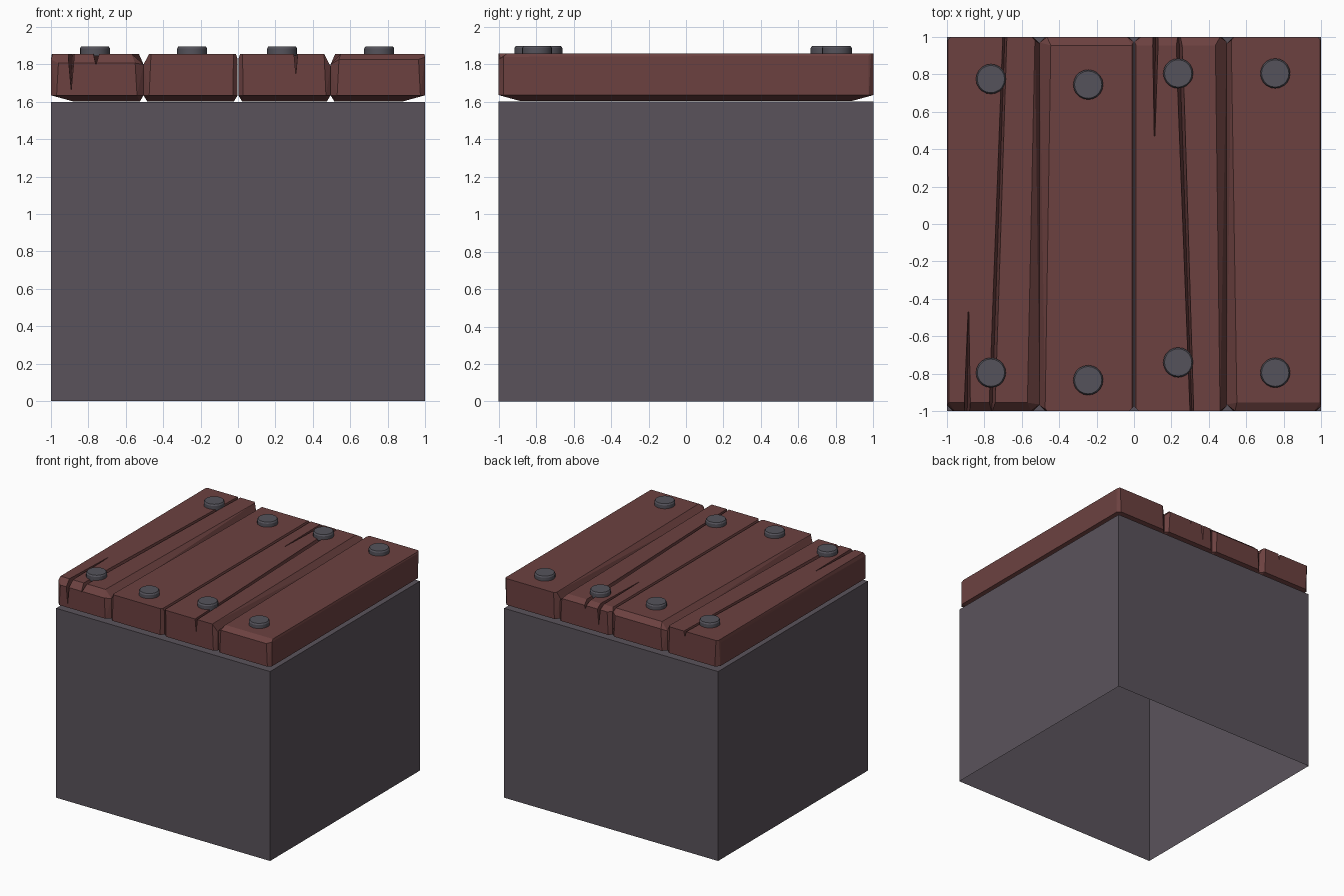
import bpy, bmesh, math

if "Cube" in bpy.data.objects:
    bpy.data.objects.remove(bpy.data.objects["Cube"])


def material(name, rgb):
    m = bpy.data.materials.new(name)
    m.diffuse_color = (*rgb, 1)
    m.use_nodes = True
    m.node_tree.nodes["Principled BSDF"].inputs["Base Color"].default_value = m.diffuse_color
    return m


STONE = material("grey stone", (0.102, 0.086, 0.105))
WOOD = material("red brown wood", (0.15, 0.053, 0.051))
IRON = material("dark iron", (0.09, 0.086, 0.104))


def make_object(name, bm, mat=None):
    bmesh.ops.recalc_face_normals(bm, faces=bm.faces)
    me = bpy.data.meshes.new(name)
    bm.to_mesh(me)
    bm.free()
    ob = bpy.data.objects.new(name, me)
    bpy.context.collection.objects.link(ob)
    if mat:
        me.materials.append(mat)
    return ob


def hull(name, points, mat=None):
    bm = bmesh.new()
    for p in points:
        bm.verts.new(p)
    res = bmesh.ops.convex_hull(bm, input=bm.verts)
    junk = {g for g in res["geom_interior"] + res["geom_unused"]
            if isinstance(g, bmesh.types.BMVert)}
    bmesh.ops.delete(bm, geom=list(junk), context='VERTS')
    bmesh.ops.dissolve_limit(bm, angle_limit=math.radians(0.5),
                             verts=bm.verts, edges=bm.edges)
    return make_object(name, bm, mat)


# Stone block, open underneath
bm = bmesh.new()
bmesh.ops.create_cube(bm, size=1)
for v in bm.verts:
    v.co = (v.co.x * 2, v.co.y * 2, (v.co.z + 0.5) * 1.6)
bm.normal_update()
bmesh.ops.delete(bm, geom=[f for f in bm.faces if f.normal.z < -0.5], context='FACES_ONLY')
make_object("stone_block", bm, STONE)

TOP, LOW, BASE = 1.857, 1.635, 1.602


def plank(name, xl, xr, left, right, front_drop, back_drop, cracks):
    """left / right: (top edge x at front, at back, height of side edge, corner cut)"""
    pts = []
    inset_l = 0.12 if xl < -0.9 else 0.02
    inset_r = 0.12 if xr > 0.9 else 0.02
    # tapered underside
    for y in (-0.88, 0.88):
        pts += [(xl + inset_l, y, BASE), (xr - inset_r, y, BASE)]
    for sy, drop, k in ((-1, front_drop, 0), (1, back_drop, 1)):
        ytop = 0.955 if drop else 1.0
        for x, side, inward in ((xl, left, 1), (xr, right, -1)):
            cut = side[3]
            pts += [(x, sy * (1 - cut), LOW), (x + inward * cut, sy, LOW),
                    (x, sy * (1 - cut), min(side[2], TOP - drop * 0.6)),
                    (x + inward * (cut + 0.01), sy, TOP - drop),
                    (side[k], sy * min(ytop, 1 - cut * 0.5), TOP)]
            if not drop:
                pts.append((side[k] + inward * cut * 0.5, sy, TOP))
    ob = hull(name, pts, WOOD)
    # V-shaped cracks: two ends, each (x, y, width, depth)
    for a, b in cracks:
        wedge = []
        for x, y, w, d in (a, b):
            s = 1 + 0.02 / d
            wedge += [(x - w * s / 2, y, TOP + 0.02), (x + w * s / 2, y, TOP + 0.02),
                      (x, y, TOP - d)]
        cutter = hull("crack_cutter", wedge)
        cutter.hide_render = True
        mod = ob.modifiers.new("crack", 'BOOLEAN')
        mod.operation, mod.solver, mod.object = 'DIFFERENCE', 'EXACT', cutter
        bpy.context.view_layer.objects.active = ob
        bpy.ops.object.modifier_apply(modifier=mod.name)
        bpy.data.objects.remove(cutter)


# Wooden planks, left to right
plank("plank_1", -1, -0.505, (-0.99, -0.995, 1.83, 0.03), (-0.57, -0.53, 1.80, 0.035), 0.05, 0,
      [((-0.76, -1.02, 0.032, 0.06), (-0.69, 1.02, 0.022, 0.05)),
       ((-0.892, -1.02, 0.036, 0.2), (-0.885, -0.47, 0.004, 0.02))])
plank("plank_2", -0.505, -0.002, (-0.475, -0.445, 1.80, 0.03), (-0.012, -0.012, 1.83, 0.025), 0, 0.04, [])
plank("plank_3", 0.002, 0.495, (0.012, 0.012, 1.83, 0.025), (0.46, 0.435, 1.79, 0.025), 0, 0.03,
      [((0.31, -1.02, 0.02, 0.11), (0.24, 1.02, 0.03, 0.06)),
       ((0.115, 1.02, 0.032, 0.17), (0.11, 0.47, 0.004, 0.02))])
plank("plank_4", 0.495, 1, (0.55, 0.52, 1.80, 0.035), (0.995, 0.995, 1.845, 0.025), 0.03, 0, [])


# Round bolt heads, with a softened top rim
def bolt(name, x, y, n=20):
    bm = bmesh.new()
    rings = []
    for r, z in ((0.08, 1.845), (0.08, 1.886), (0.073, 1.897)):
        rings.append([bm.verts.new((x + r * math.cos(2 * math.pi * i / n),
                                    y + r * math.sin(2 * math.pi * i / n), z))
                      for i in range(n)])
    for a, b in zip(rings, rings[1:]):
        for i in range(n):
            j = (i + 1) % n
            bm.faces.new((a[i], a[j], b[j], b[i])).smooth = True
    bm.faces.new(rings[-1])
    bm.faces.new(rings[0][::-1])
    ob = make_object(name, bm, IRON)
    bpy.ops.object.select_all(action='DESELECT')
    ob.select_set(True)
    bpy.context.view_layer.objects.active = ob
    bpy.ops.object.shade_smooth_by_angle(angle=math.radians(30))


for i, (x, yf, yb) in enumerate(((-0.765, -0.795, 0.775), (-0.245, -0.835, 0.745),
                                 (0.236, -0.74, 0.805), (0.755, -0.795, 0.805)), 1):
    bolt(f"front_bolt_{i}", x, yf)
    bolt(f"back_bolt_{i}", x, yb)
